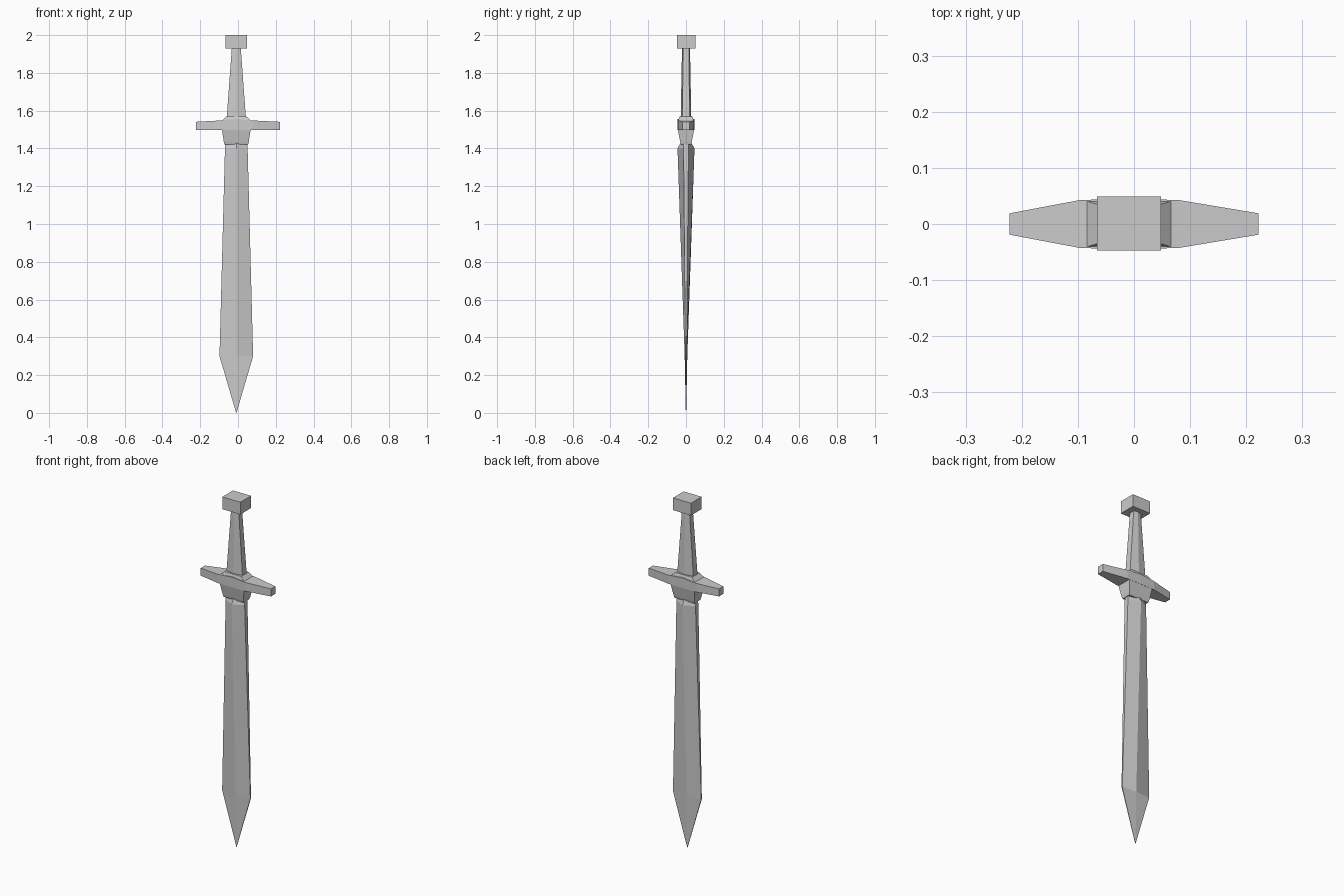
import bpy

if "Cube" in bpy.data.objects:
    bpy.data.objects.remove(bpy.data.objects["Cube"])

CX = -0.009  # centre line of the blade and hilt


def mesh_object(name, rings):
    """Skin a list of equal-sized rings of points into a closed solid."""
    n = len(rings[0])
    verts = [p for ring in rings for p in ring]
    faces = [tuple(reversed(range(n)))]
    for r in range(len(rings) - 1):
        a, b = r * n, (r + 1) * n
        for i in range(n):
            j = (i + 1) % n
            faces.append((a + i, a + j, b + j, b + i))
    faces.append(tuple(range(len(verts) - n, len(verts))))
    mesh = bpy.data.meshes.new(name)
    mesh.from_pydata(verts, [], faces)
    mesh.update()
    obj = bpy.data.objects.new(name, mesh)
    bpy.context.collection.objects.link(obj)
    return obj


def ridged(z, half_width, edge, ridge):
    """Six-sided section: narrow side walls and a central ridge front and back."""
    w = half_width
    return [(CX + x, y, z) for x, y in
            ((-w, -edge), (0, -ridge), (w, -edge), (w, edge), (0, ridge), (-w, edge))]


def rect(z, half_width, half_depth, cy=0.0):
    w, d = half_width, half_depth
    return [(CX + x, cy + y, z) for x, y in ((-w, -d), (w, -d), (w, d), (-w, d))]


# Blade: ridged, widening towards the point, thinning to the tip
mesh_object("blade", [
    ridged(0.0, 0.001, 0.0005, 0.001),
    ridged(0.30, 0.089, 0.003, 0.007),
    ridged(1.40, 0.060, 0.013, 0.045),
    ridged(1.43, 0.058, 0.012, 0.028),
])

# Collar between blade and guard
mesh_object("collar", [
    rect(1.42, 0.062, 0.027),
    rect(1.435, 0.066, 0.031),
    rect(1.50, 0.076, 0.043),
])

# Crossguard: thick middle, arms tapering to the ends
guard = []
for x, d, top in ((-0.222, 0.019, 1.541), (-0.095, 0.043, 1.548), (CX, 0.044, 1.556),
                  (0.078, 0.043, 1.548), (0.222, 0.019, 1.541)):
    guard.append([(x, -d, 1.498), (x, d, 1.498), (x, d, top), (x, -d, top)])
mesh_object("crossguard", guard)

# Sloped base where the grip meets the guard
mesh_object("grip_base", [
    rect(1.54, 0.084, 0.043),
    rect(1.57, 0.053, 0.034),
])

# Grip
mesh_object("grip", [
    ridged(1.56, 0.051, 0.019, 0.028),
    ridged(1.94, 0.023, 0.015, 0.021),
])

# Pommel block
mesh_object("pommel", [
    rect(1.93, 0.057, 0.048, 0.001),
    rect(2.0, 0.057, 0.048, 0.001),
])
